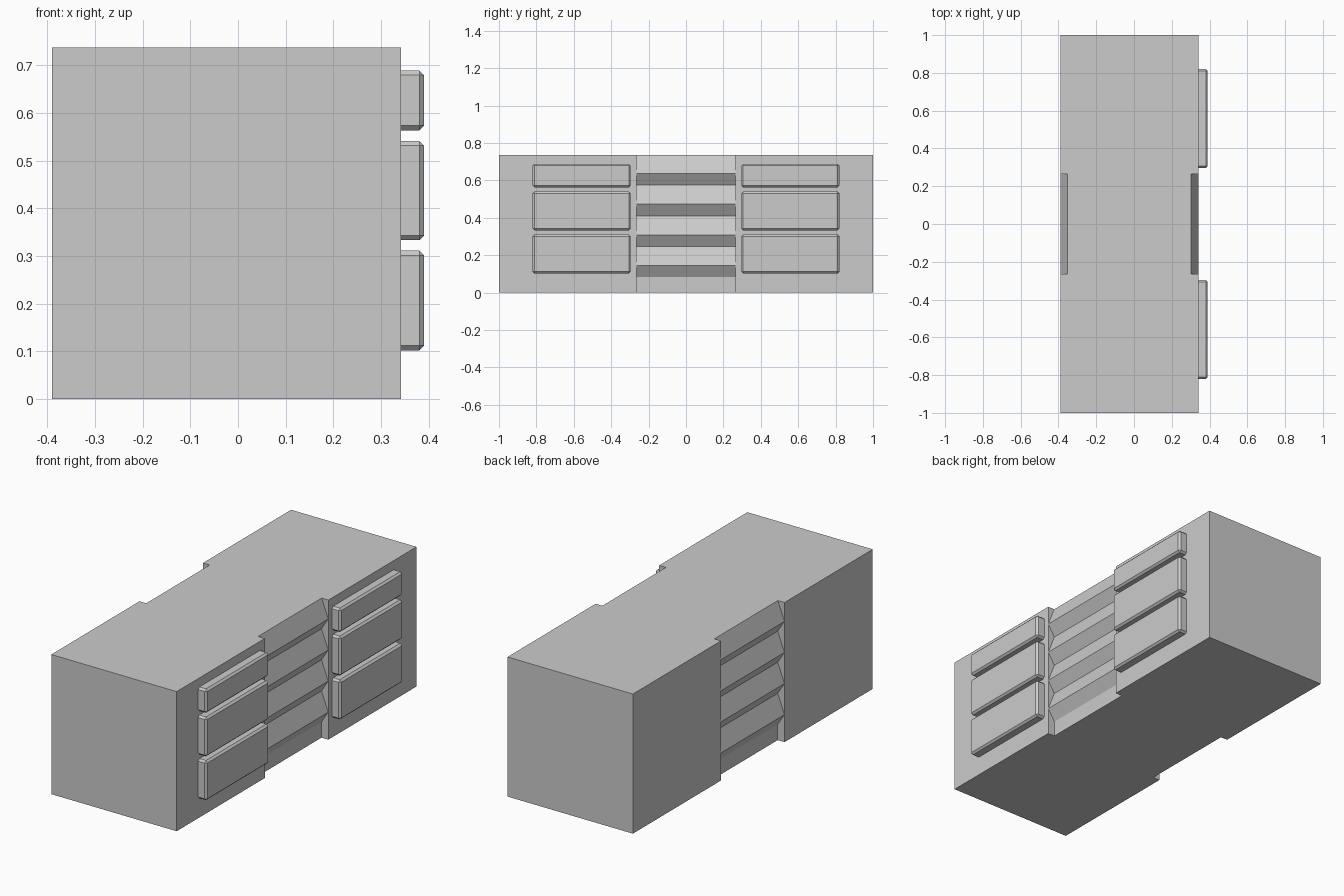
import bpy, bmesh

if "Cube" in bpy.data.objects:
    bpy.data.objects.remove(bpy.data.objects["Cube"])

BACK, FACE, TOP = -0.39, 0.342, 0.737   # body extents
FRONT = 0.39                            # drawer faces
DEPTH = 0.04                            # recess depth
HALF = 0.265                            # recess half width


def make_object(name, bm):
    bmesh.ops.recalc_face_normals(bm, faces=bm.faces)
    mesh = bpy.data.meshes.new(name)
    bm.to_mesh(mesh)
    bm.free()
    obj = bpy.data.objects.new(name, mesh)
    bpy.context.collection.objects.link(obj)
    return obj


def box(name, lo, hi):
    bm = bmesh.new()
    bmesh.ops.create_cube(bm, size=1)
    for v in bm.verts:
        v.co = [(a + b) / 2 + c * (b - a) for a, b, c in zip(lo, hi, v.co)]
    return make_object(name, bm)


def recess_cutter(name, surface, side):
    # sawtooth profile: each tooth juts out at its peak and slopes back upward
    inner, peak, outer = (surface + side * d for d in (-DEPTH, -0.0005, 0.05))
    profile = [(outer, -0.1), (inner, -0.1)]
    for i in range(4):
        z = 0.083 + 0.164 * i
        profile += [(inner, z), (peak, z + 0.062)]
    profile += [(inner, TOP + 0.002), (inner, 0.85), (outer, 0.85)]
    bm = bmesh.new()
    face = bm.faces.new([bm.verts.new((x, -HALF, z)) for x, z in profile])
    new = bmesh.ops.extrude_face_region(bm, geom=[face])["geom"]
    bmesh.ops.translate(bm, vec=(0, 2 * HALF, 0),
                        verts=[g for g in new if isinstance(g, bmesh.types.BMVert)])
    obj = make_object(name, bm)
    obj.hide_render = True
    obj.hide_viewport = True
    obj.display_type = 'WIRE'
    return obj


# Cabinet body with louvred recesses on both long sides
body = box("cabinet_body", (BACK, -1, 0), (FACE, 1, TOP))
for name, surface, side in (("front_recess_cutter", FACE, 1),
                            ("back_recess_cutter", BACK, -1)):
    cut = body.modifiers.new(name, 'BOOLEAN')
    cut.operation = 'DIFFERENCE'
    cut.solver = 'EXACT'
    cut.object = recess_cutter(name, surface, side)

# Chamfered drawers, mirrored to the other end
for name, z0, z1 in (("lower_drawers", 0.102, 0.311),
                     ("middle_drawers", 0.333, 0.541),
                     ("upper_drawers", 0.563, 0.689)):
    drawer = box(name, (FACE - 0.02, 0.296, z0), (FRONT, 0.82, z1))
    bevel = drawer.modifiers.new("chamfer", 'BEVEL')
    bevel.width = 0.01
    bevel.segments = 1
    mirror = drawer.modifiers.new("mirror", 'MIRROR')
    mirror.use_axis = (False, True, False)
